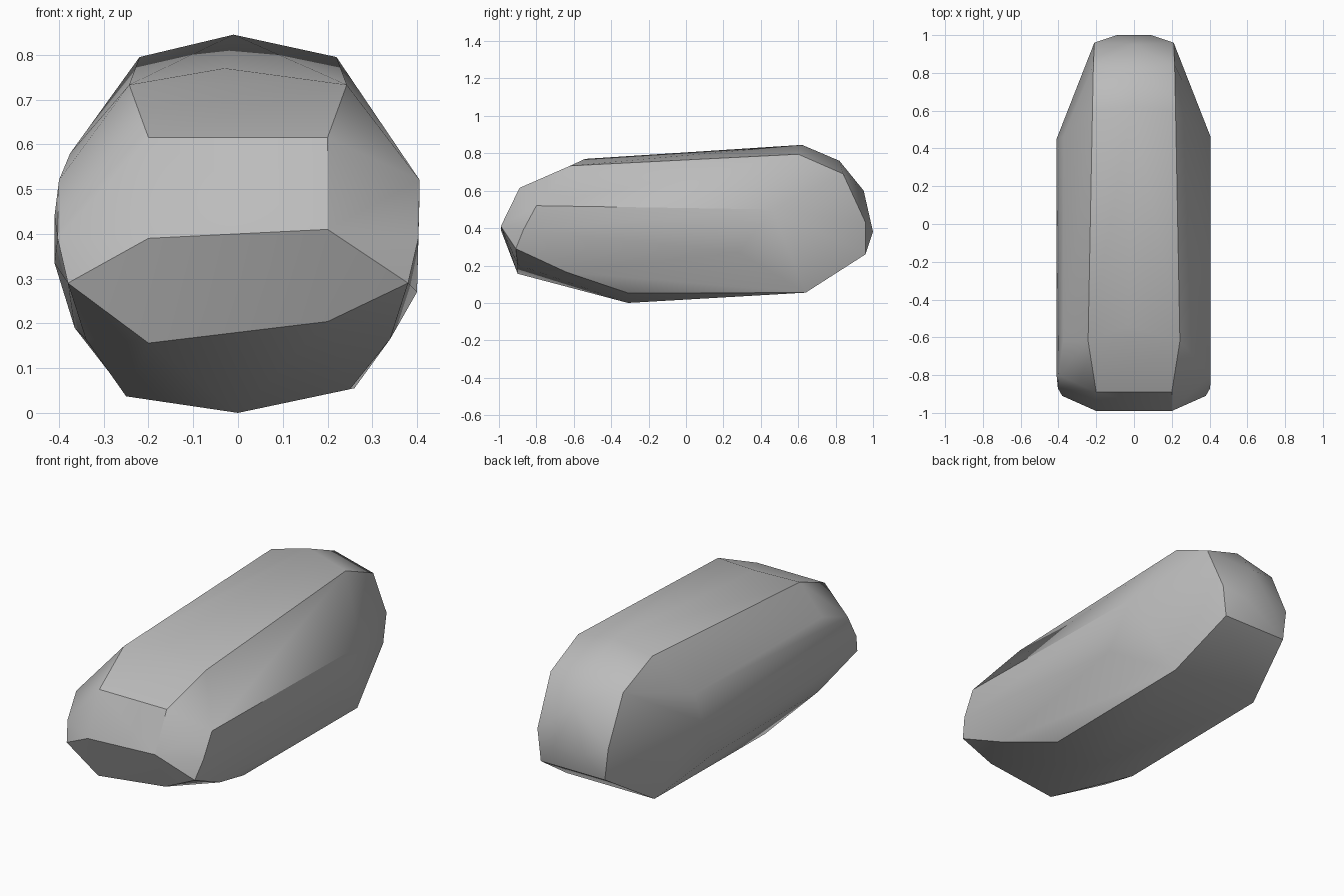
import bpy
import bmesh
import math

default_cube = bpy.data.objects.get("Cube")
if default_cube:
    bpy.data.objects.remove(default_cube, do_unlink=True)


def make_material(name, colour):
    material = bpy.data.materials.new(name)
    material.use_nodes = True
    material.diffuse_color = colour
    shader = material.node_tree.nodes["Principled BSDF"]
    shader.inputs["Base Color"].default_value = colour
    shader.inputs["Roughness"].default_value = 0.9
    return material


def corner_pair(half_width, y, z, tilt=0.0):
    """Left and right corners; tilt raises the left one and lowers the right."""
    return [(half_width, y, z + tilt), (-half_width, y, z - tilt)]


def build_hull(name, corners, material):
    """Wrap the corners in a faceted convex shell."""
    bm = bmesh.new()
    for corner in corners:
        bm.verts.new(corner)
    result = bmesh.ops.convex_hull(bm, input=bm.verts)
    unused = {item for key in ("geom_interior", "geom_unused")
              for item in result[key] if isinstance(item, bmesh.types.BMVert)}
    bmesh.ops.delete(bm, geom=list(unused), context="VERTS")
    bmesh.ops.dissolve_limit(bm, angle_limit=math.radians(2),
                             verts=bm.verts, edges=bm.edges)
    bmesh.ops.recalc_face_normals(bm, faces=bm.faces)
    mesh = bpy.data.meshes.new(name)
    bm.to_mesh(mesh)
    bm.free()
    mesh.materials.append(material)
    obj = bpy.data.objects.new(name, mesh)
    bpy.context.collection.objects.link(obj)
    return obj


corners = []

# Blunt front end: chin, nose edge, brow and cheeks
corners += corner_pair(0.20, -0.90, 0.18, 0.024)
corners += corner_pair(0.20, -0.99, 0.40, 0.01)
corners += corner_pair(0.20, -0.89, 0.615)
corners += corner_pair(0.38, -0.91, 0.29)
corners += corner_pair(0.403, -0.87, 0.39)

# Long top ridges with a raised crown between them
corners += corner_pair(0.243, -0.62, 0.733)
corners += corner_pair(0.22, 0.60, 0.795)
corners += [(-0.03, -0.54, 0.77), (-0.01, 0.62, 0.845)]

# Widest line along the flanks; the right flank is rounder
corners += [(0.406, -0.80, 0.52), (0.406, 0.46, 0.50),
            (0.40, 0.28, 0.27)]
corners += [(-0.375, -0.62, 0.58), (-0.40, -0.80, 0.52),
            (-0.375, 0.46, 0.58), (-0.41, 0.45, 0.44),
            (-0.41, -0.80, 0.44), (-0.41, 0.30, 0.335)]

# Underside: rising front edge, flat belly and central keel
corners += corner_pair(0.34, -0.64, 0.165)
corners += corner_pair(0.25, -0.31, 0.045, 0.008)
corners += corner_pair(0.26, 0.64, 0.055)
corners += [(-0.365, 0.30, 0.19), (0.0, -0.31, 0.0)]

# Tapered, rounded rear cap
corners += corner_pair(0.215, 0.84, 0.69)
corners += corner_pair(0.21, 0.96, 0.43)
corners += corner_pair(0.19, 0.96, 0.26)
corners += corner_pair(0.09, 1.00, 0.38)
corners += [(0.0, 0.82, 0.76), (0.0, 0.95, 0.60)]

stone_grey = make_material("stone grey", (0.5, 0.5, 0.5, 1.0))
boulder = build_hull("boulder", corners, stone_grey)

# Soft shading over shallow facets, crisp main edges
bpy.ops.object.select_all(action="DESELECT")
boulder.select_set(True)
bpy.context.view_layer.objects.active = boulder
bpy.ops.object.shade_smooth_by_angle(angle=math.radians(30))
